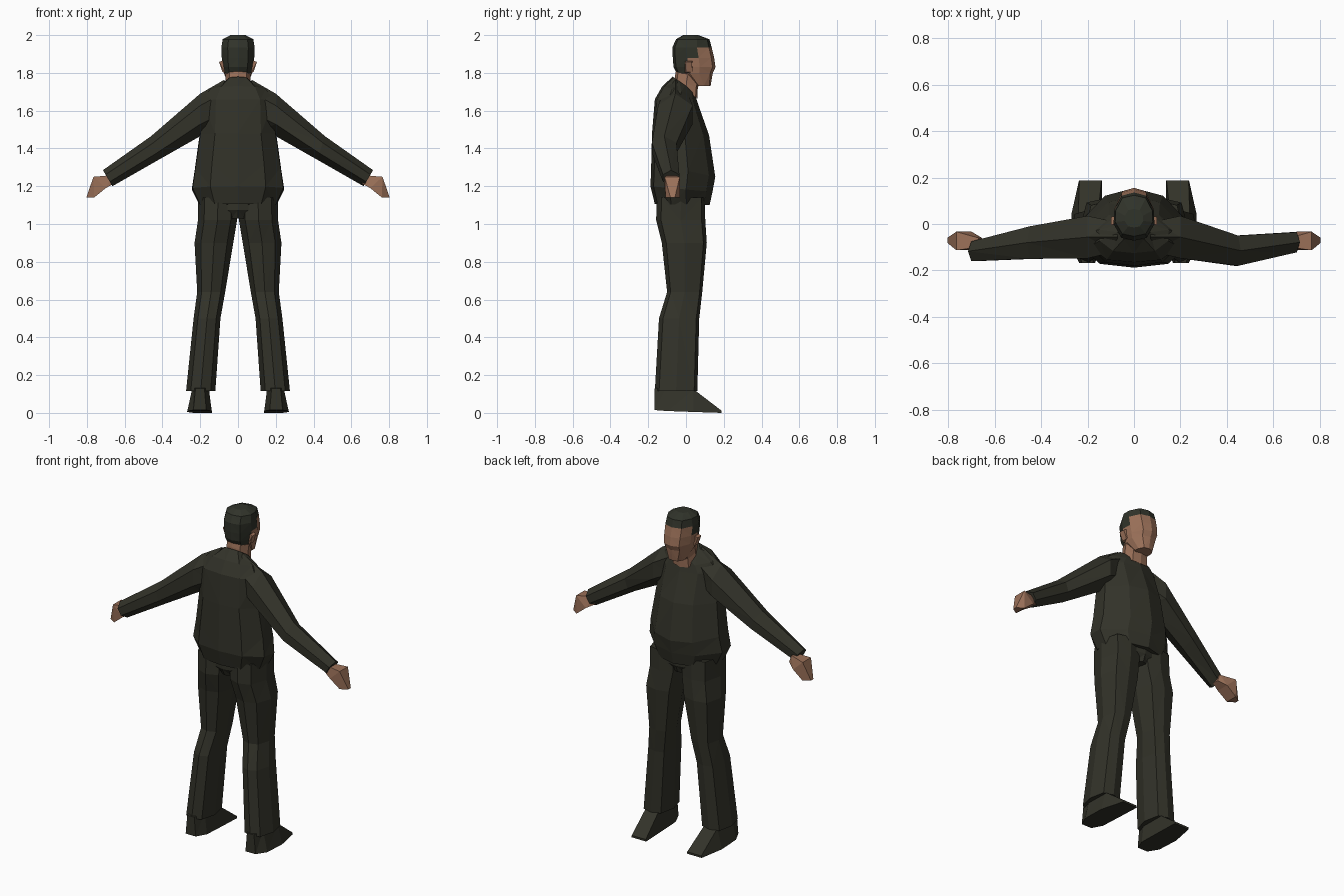
import bpy, bmesh

if "Cube" in bpy.data.objects:
    bpy.data.objects.remove(bpy.data.objects["Cube"])


def material(name, rgb):
    m = bpy.data.materials.new(name)
    m.diffuse_color = (*rgb, 1)
    m.use_nodes = True
    m.node_tree.nodes["Principled BSDF"].inputs["Base Color"].default_value = m.diffuse_color
    return m


cloth = material("dark_cloth", (0.032, 0.032, 0.022))
skin = material("skin", (0.33, 0.165, 0.10))
hair = material("dark_hair", (0.030, 0.033, 0.023))


def loft(name, rings, mats, rule=None):
    """Skin a closed, flat-shaded surface through rings of equal point count."""
    bm = bmesh.new()
    vs = [[bm.verts.new(p) for p in r] for r in rings]
    n = len(vs[0])
    for a, b in zip(vs, vs[1:]):
        for i in range(n):
            j = (i + 1) % n
            bm.faces.new((a[i], a[j], b[j], b[i]))
    bm.faces.new(vs[0])
    bm.faces.new(vs[-1])
    bmesh.ops.recalc_face_normals(bm, faces=bm.faces)
    if rule:
        for f in bm.faces:
            f.material_index = rule(f.calc_center_median())
    bmesh.ops.triangulate(bm, faces=bm.faces)
    me = bpy.data.meshes.new(name)
    bm.to_mesh(me)
    bm.free()
    for m in mats:
        me.materials.append(m)
    ob = bpy.data.objects.new(name, me)
    bpy.context.collection.objects.link(ob)
    return ob


def section(profile, x0, x1, y0, y1, z_back, z_front):
    """Fit a unit half profile (front to back) to a box, tilted in z."""
    full = profile + [(-u, v) for u, v in reversed(profile) if u > 0]
    return [((x0 + x1) / 2 + u * (x1 - x0) / 2,
             (y0 + y1) / 2 + v * (y1 - y0) / 2,
             z_back + (z_front - z_back) * (v + 1) / 2) for u, v in full]


BODY = [(0, 1), (.55, .8), (1, .15), (.98, -.4), (.6, -.9), (0, -1)]
LEG = [(0, 1), (.75, .85), (1, 0), (.68, -.8), (0, -1)]
HEAD = [(0, 1), (.62, .86), (.97, .25), (1, -.3), (.62, -.88), (0, -1)]

# Jacket: half width, back y, front y, back z, front z
jacket = [(.205, -.165, .125, 1.105, 1.10), (.245, -.188, .14, 1.20, 1.17),
          (.23, -.184, .155, 1.32, 1.25), (.203, -.18, .122, 1.48, 1.47),
          (.195, -.165, .062, 1.66, 1.64), (.15, -.125, .05, 1.73, 1.68),
          (.072, -.07, .045, 1.78, 1.70)]
loft("jacket", [section(BODY, -w, w, a, b, zb, zf) for w, a, b, zb, zf in jacket], [cloth])

# Trouser seat joining the legs
loft("trouser_seat", [section(LEG, -w, w, a, b, z, z) for w, a, b, z in
                      [(.20, -.155, .10, 1.14), (.14, -.152, .098, 1.075),
                       (.05, -.13, .08, 1.03)]], [cloth])

# Neck, filling the open collar at the front
loft("neck", [section(LEG, -w, w, a, b, zb, zf) for w, a, b, zb, zf in
              [(.07, -.06, .060, 1.74, 1.665), (.066, -.058, .062, 1.785, 1.715),
               (.067, -.05, .08, 1.83, 1.80)]], [skin])

# Head with cropped hair over the crown and back
head = [(.048, .035, .13, 1.73), (.075, -.05, .142, 1.80), (.081, -.066, .156, 1.83),
        (.086, -.07, .149, 1.88), (.088, -.072, .136, 1.935),
        (.081, -.053, .124, 1.978), (.04, -.015, .065, 2.0)]
loft("head", [section(HEAD, -w, w, a, b, z, z) for w, a, b, z in head], [skin, hair],
     lambda c: int(c.z > 1.935 or (c.z > 1.8 and c.y < (c.z - 1.78) * .4)))

# Trouser legs: inner x, outer x, back y, front y, z
leg = [(.0, .212, -.155, .10, 1.14), (.005, .212, -.158, .102, 1.02),
       (.025, .23, -.128, .11, .90), (.068, .216, -.10, .086, .64),
       (.093, .235, -.143, .07, .50), (.12, .275, -.165, .06, .115)]
# Shoes: y, bottom inner/outer x, top inner/outer x, bottom z, top z
shoe = [(-.168, .168, .236, .178, .225, .015, .13), (-.10, .14, .268, .155, .24, .01, .14),
        (.04, .138, .27, .155, .24, .005, .125), (.188, .137, .237, .14, .235, 0, .012)]


def limb_ring(s, xt, zt, xb, zb, y0, y1):
    """Six-sided limb section from its top point, bottom point and y range."""
    mx, mz, my = (xt + xb) / 2, (zt + zb) / 2, (y0 + y1) / 2
    ux, uz = (xt - xb) * .22, (zt - zb) * .22
    return [(s * xt, my, zt), (s * (mx + ux), y1, mz + uz), (s * (mx - ux), y1, mz - uz),
            (s * xb, my, zb), (s * (mx - ux), y0, mz - uz), (s * (mx + ux), y0, mz + uz)]


def box_ring(s, xt, zt, xb, zb, y0, y1, pinch=0):
    """Four-sided section; pinch narrows its outer edge."""
    return [(s * xt, y0 + pinch, zt), (s * xt, y1 - pinch, zt),
            (s * xb, y1, zb), (s * xb, y0, zb)]


# Per side: elbow y range, wrist y range
sides = {"right": (1, (-.18, -.05), (-.122, -.035)),
         "left": (-1, (-.15, -.01), (-.16, -.075))}
for side, (s, elbow, wrist) in sides.items():
    loft(side + "_trouser_leg",
         [section(LEG, s * a, s * b, c, d, z, z) for a, b, c, d, z in leg], [cloth])
    loft(side + "_shoe",
         [[(s * a, y, z0), (s * b, y, z0), (s * d, y, z1), (s * c, y, z1)]
          for y, a, b, c, d, z0, z1 in shoe], [cloth])
    loft(side + "_sleeve",
         [limb_ring(s, .07, 1.765, .12, 1.50, -.12, .01),
          limb_ring(s, .20, 1.69, .20, 1.465, -.148, .035),
          limb_ring(s, .46, 1.465, .42, 1.34, *elbow),
          limb_ring(s, .715, 1.285, .665, 1.20, *wrist)], [cloth])
    # Hand widening from the wrist to flat bent fingers
    loft(side + "_hand",
         [box_ring(s, .67, 1.258, .655, 1.215, -.10, -.06),
          box_ring(s, .765, 1.25, .70, 1.19, -.113, -.033),
          box_ring(s, .803, 1.14, .762, 1.14, -.108, -.033, .026)], [skin])
    # Ear wedge
    loft(side + "_ear",
         [[(s * .07, y0, 1.80), (s * .07, y1, 1.82), (s * x, y1, z1), (s * x, y0, z1)]
          for x, y0, y1, z1 in [(.083, .0, .035, 1.805), (.10, -.005, .03, 1.858),
                                (.08, .0, .035, 1.865)]], [skin])
